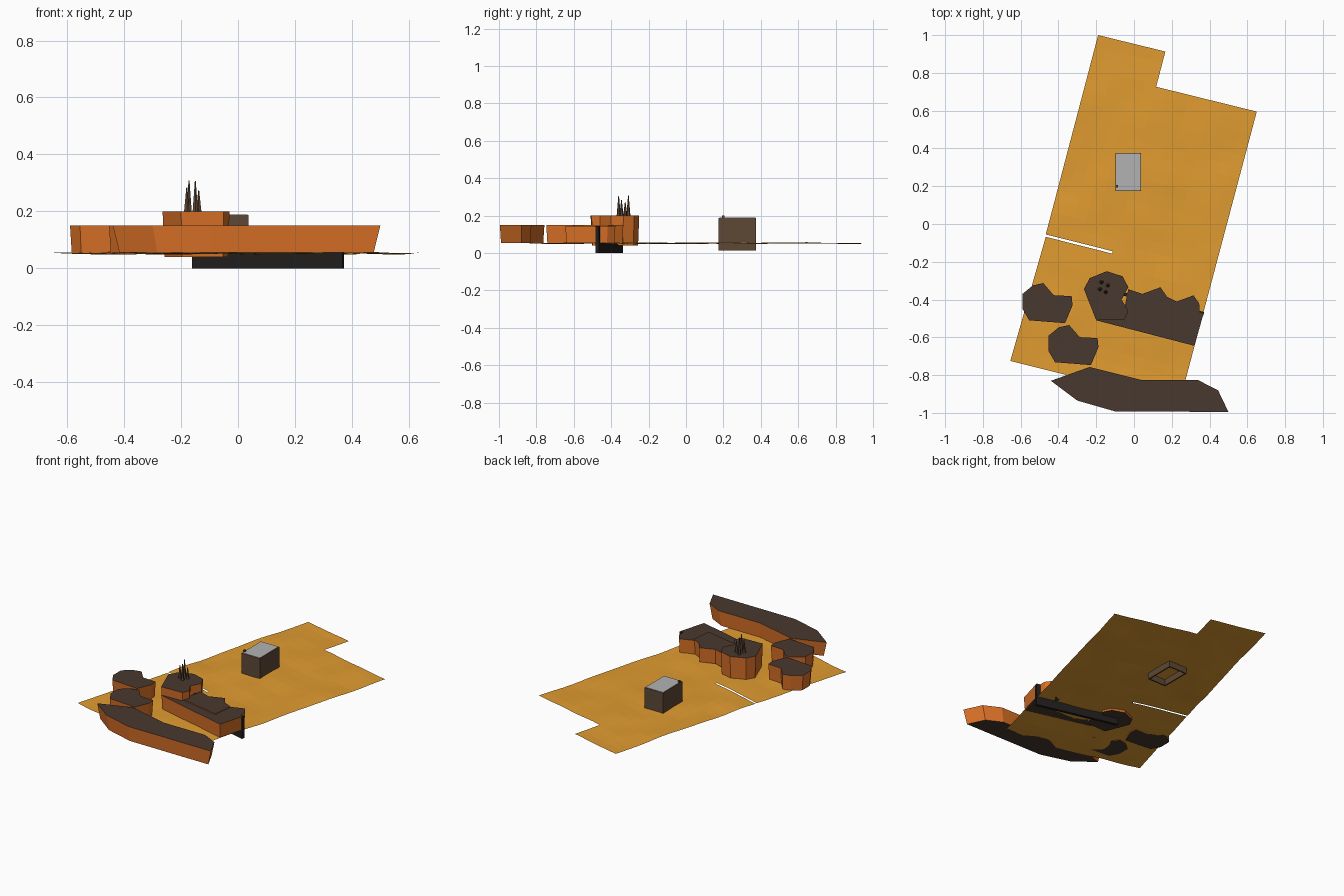
import bpy, bmesh, math
from mathutils import Vector, noise

if "Cube" in bpy.data.objects:
    bpy.data.objects.remove(bpy.data.objects["Cube"])


def material(name, rgb):
    m = bpy.data.materials.new(name)
    m.diffuse_color = (*rgb, 1)
    m.use_nodes = True
    m.node_tree.nodes["Principled BSDF"].inputs["Base Color"].default_value = m.diffuse_color
    return m


SAND = material("sand", (0.75, 0.33, 0.03))
ORANGE = material("orange_rock", (0.68, 0.16, 0.02))
DARK = material("dark_top", (0.065, 0.04, 0.028))
BROWN = material("brown", (0.11, 0.065, 0.035))
BLACK = material("black", (0.015, 0.013, 0.012))
GREY = material("grey", (0.45, 0.45, 0.45))


def finish(name, bm, *mats):
    me = bpy.data.meshes.new(name)
    bm.to_mesh(me)
    bm.free()
    for m in mats:
        me.materials.append(m)
    ob = bpy.data.objects.new(name, me)
    bpy.context.collection.objects.link(ob)
    return ob


def sheet(name, tl, tr, br, bl, nu, nv):
    """Slightly rippled ground tile between four corners."""
    tl, tr, br, bl = map(Vector, (tl, tr, br, bl))
    bm = bmesh.new()
    rows = []
    for j in range(nv + 1):
        a, b = tl.lerp(bl, j / nv), tr.lerp(br, j / nv)
        row = []
        for i in range(nu + 1):
            p = a.lerp(b, i / nu)
            z = 0.053 + 0.008 * noise.noise(Vector((p.x * 5, p.y * 5, 0.3)))
            row.append(bm.verts.new((p.x, p.y, z)))
        rows.append(row)
    for j in range(nv):
        for i in range(nu):
            bm.faces.new((rows[j + 1][i], rows[j + 1][i + 1], rows[j][i + 1], rows[j][i]))
    finish(name, bm, SAND)


def rock(name, outline, z0, z1, inset=0.95, shift=(0, 0)):
    """Flat-topped rock: dark caps, orange sides tapering in downwards."""
    pts = [Vector(p) + Vector(shift) for p in outline]
    c = sum(pts, Vector((0, 0))) / len(pts)
    bm = bmesh.new()
    top = [bm.verts.new((p.x, p.y, z1)) for p in pts]
    low = [bm.verts.new((*(c + (p - c) * inset), z0)) for p in pts]
    for f in (bm.faces.new(top), bm.faces.new(low)):
        f.material_index = 1
    for i in range(len(pts)):
        k = (i + 1) % len(pts)
        bm.faces.new((low[i], low[k], top[k], top[i]))
    bmesh.ops.recalc_face_normals(bm, faces=bm.faces)
    finish(name, bm, ORANGE, DARK)


def box(name, centre, size, mat, angle=0):
    bm = bmesh.new()
    bmesh.ops.create_cube(bm, size=1)
    bmesh.ops.scale(bm, vec=size, verts=bm.verts)
    ob = finish(name, bm, mat)
    ob.location = centre
    ob.rotation_euler.z = angle


# Ground tiles
sheet("sand_back", (-0.19, 1.0), (0.166, 0.913), (-0.11, -0.145), (-0.467, -0.055), 6, 18)
sheet("sand_right", (0.115, 0.727), (0.65, 0.595), (0.24, -0.949), (-0.288, -0.817), 9, 26)
sheet("sand_front", (-0.467, -0.068), (-0.115, -0.157), (-0.288, -0.817), (-0.655, -0.725), 6, 11)

# Long front ledge
rock("front_ledge", [(-0.44, -0.83), (-0.235, -0.757), (0.045, -0.827), (0.34, -0.827),
                     (0.445, -0.88), (0.50, -0.995), (-0.1, -0.992), (-0.30, -0.935)], 0.055, 0.15)

# Two matching rocks on the left
left = [(-0.59, -0.37), (-0.535, -0.325), (-0.48, -0.313), (-0.425, -0.377), (-0.33, -0.382),
        (-0.325, -0.43), (-0.365, -0.525), (-0.555, -0.51), (-0.59, -0.45)]
rock("left_rock", left, 0.05, 0.15)
rock("left_front_rock", left, 0.05, 0.15, shift=(0.137, -0.222))

# Taller middle rock with spikes
rock("middle_rock", [(-0.265, -0.345), (-0.235, -0.287), (-0.145, -0.25), (-0.06, -0.277),
                     (-0.03, -0.335), (-0.066, -0.4), (-0.03, -0.46), (-0.05, -0.505),
                     (-0.2, -0.51)], 0.04, 0.20)
for i, (x, y, h) in enumerate([(-0.172, -0.308, 0.11), (-0.138, -0.325, 0.075),
                               (-0.18, -0.345, 0.085), (-0.15, -0.36, 0.108)]):
    bm = bmesh.new()
    bmesh.ops.create_cone(bm, cap_ends=True, segments=6, radius1=0.011, radius2=0.002, depth=h)
    finish(f"spike_{i}", bm, BROWN).location = (x, y, 0.198 + h / 2)

# Right-hand rocks and the straight front shelf
rock("right_rock", [(-0.03, -0.345), (0.045, -0.37), (0.14, -0.335), (0.175, -0.385),
                    (0.235, -0.415), (0.22, -0.55), (0.08, -0.52), (-0.06, -0.49)], 0.055, 0.15)
rock("right_shelf", [(0.2, -0.42), (0.315, -0.378), (0.345, -0.42), (0.348, -0.47), (0.368, -0.475),
                     (0.32, -0.645), (-0.2, -0.51), (0.0, -0.46)], 0.055, 0.145, inset=0.97)

# Thin black plank standing behind the right rocks
box("plank", (0.105, -0.41, 0.072), (0.545, 0.018, 0.144), BLACK, math.atan2(-0.13, 0.53))

# Open box with grey lid panel
cx, cy, w, d, t = -0.03, 0.275, 0.134, 0.2, 0.008
for s, side in ((-1, "left"), (1, "right")):
    box(f"box_{side}_wall", (cx + s * (w - t) / 2, cy, 0.101), (t, d, 0.172), BROWN)
for s, side in ((-1, "front"), (1, "back")):
    box(f"box_{side}_wall", (cx, cy + s * (d - t) / 2, 0.101), (w - 2 * t, t, 0.172), BROWN)
box("box_lid", (cx, cy, 0.184), (w - 0.006, d - 0.006, 0.01), GREY)
box("box_knob", (cx - 0.062, 0.2, 0.192), (0.012, 0.014, 0.016), BROWN)
